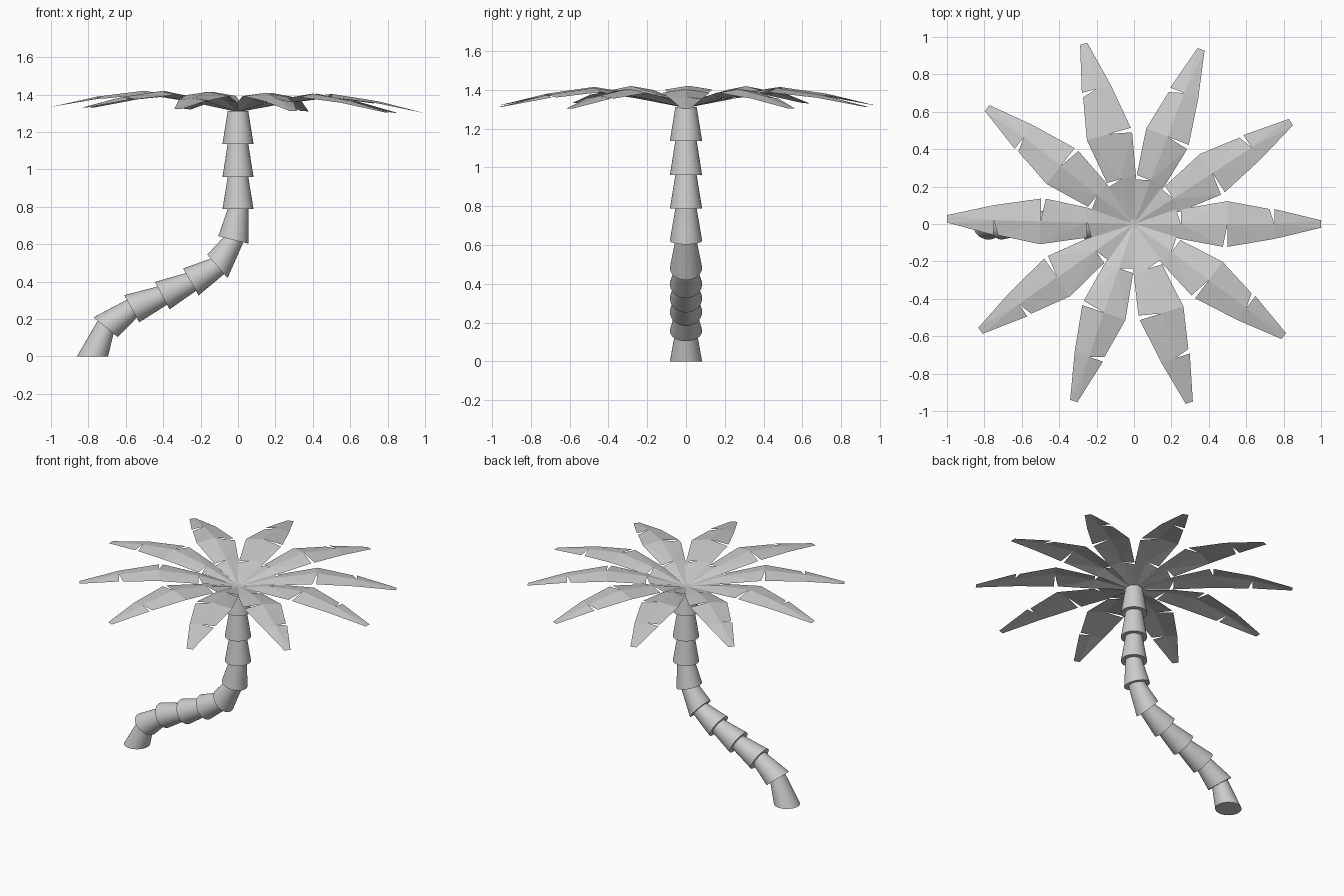
import bpy, bmesh, math
from mathutils import Vector

if "Cube" in bpy.data.objects:
    bpy.data.objects.remove(bpy.data.objects["Cube"])

SIDES = 32


def finish(bm, name):
    mesh = bpy.data.meshes.new(name)
    bm.to_mesh(mesh)
    bm.free()
    obj = bpy.data.objects.new(name, mesh)
    bpy.context.collection.objects.link(obj)
    return obj


def ring(bm, x, z, tilt, radius):
    """Circle whose in-plane axis in the xz plane rises by tilt degrees."""
    u = Vector((math.cos(math.radians(tilt)), 0, math.sin(math.radians(tilt))))
    v = Vector((0, 1, 0))
    pts = []
    for i in range(SIDES):
        a = 2 * math.pi * i / SIDES
        pts.append(bm.verts.new(Vector((x, 0, z)) + radius * (u * math.cos(a) + v * math.sin(a))))
    return pts


# Trunk: stacked tapered segments following a bent path (x, z, ring tilt)
path = [(0, 1.312, 0), (0, 1.137, 0), (0, 0.96, 0), (0, 0.788, 0),
        (-0.025, 0.623, -14), (-0.11, 0.482, -49), (-0.252, 0.398, -60),
        (-0.405, 0.325, -62), (-0.568, 0.255, -61), (-0.708, 0.156, -39),
        (-0.778, 0, 0)]
for i, (top, bottom) in enumerate(zip(path, path[1:])):
    bm = bmesh.new()
    t = ring(bm, *top, 0.055)
    b = ring(bm, *bottom, 0.083)
    bm.faces.new(t)
    bm.faces.new(b[::-1])
    for k in range(SIDES):
        n = (k + 1) % SIDES
        f = bm.faces.new((b[k], b[n], t[n], t[k]))
        f.smooth = True
    bmesh.ops.recalc_face_normals(bm, faces=bm.faces)
    finish(bm, f"trunk_segment_{i + 1}")

# Fronds: folded leaf with a raised spine and notched edges
# station: radius, spine height, half width, edge droop
stations = [(0, 1.306, 0, 0), (0.25, 1.375, 0.08, 0.018), (0.5, 1.412, 0.122, 0.02),
            (0.75, 1.377, 0.08, 0.012), (1.0, 1.317, 0.02, 0.0)]
notches = {(1, 1), (2, -1), (3, 1)}  # (station, side)
angles = [0, 33, 69, 105.6, 141.7, 178.4, 214.8, 251.2, 287.2, 323.2]

for n, deg in enumerate(angles):
    bm = bmesh.new()
    ca, sa = math.cos(math.radians(deg)), math.sin(math.radians(deg))

    def vert(r, w, z):
        x, y = r * ca - w * sa, r * sa + w * ca
        return bm.verts.new((x, y, z - 0.017 * x))

    spine = [vert(r, 0, z) for r, z, w, d in stations]
    for side in (1, -1):
        start = None
        for i in range(4):
            r, z, w, d = stations[i + 1]
            notched = (i + 1, side) in notches
            end = vert(r - 0.025 * notched, side * w, z - d)
            corners = [spine[i], start, end, spine[i + 1]]
            corners = [c for c in corners if c]
            # split into triangles so every facet is flat
            for k in range(1, len(corners) - 1):
                tri = [corners[0], corners[k], corners[k + 1]]
                bm.faces.new(tri[::-1] if side > 0 else tri)
            start = vert(r, side * w, z - d) if notched else end
    loose = [v for v in bm.verts if not v.link_faces]
    bmesh.ops.delete(bm, geom=loose, context='VERTS')
    bmesh.ops.recalc_face_normals(bm, faces=bm.faces)
    if sum(f.normal.z for f in bm.faces) < 0:
        bmesh.ops.reverse_faces(bm, faces=bm.faces)
    finish(bm, f"frond_{n + 1}")
